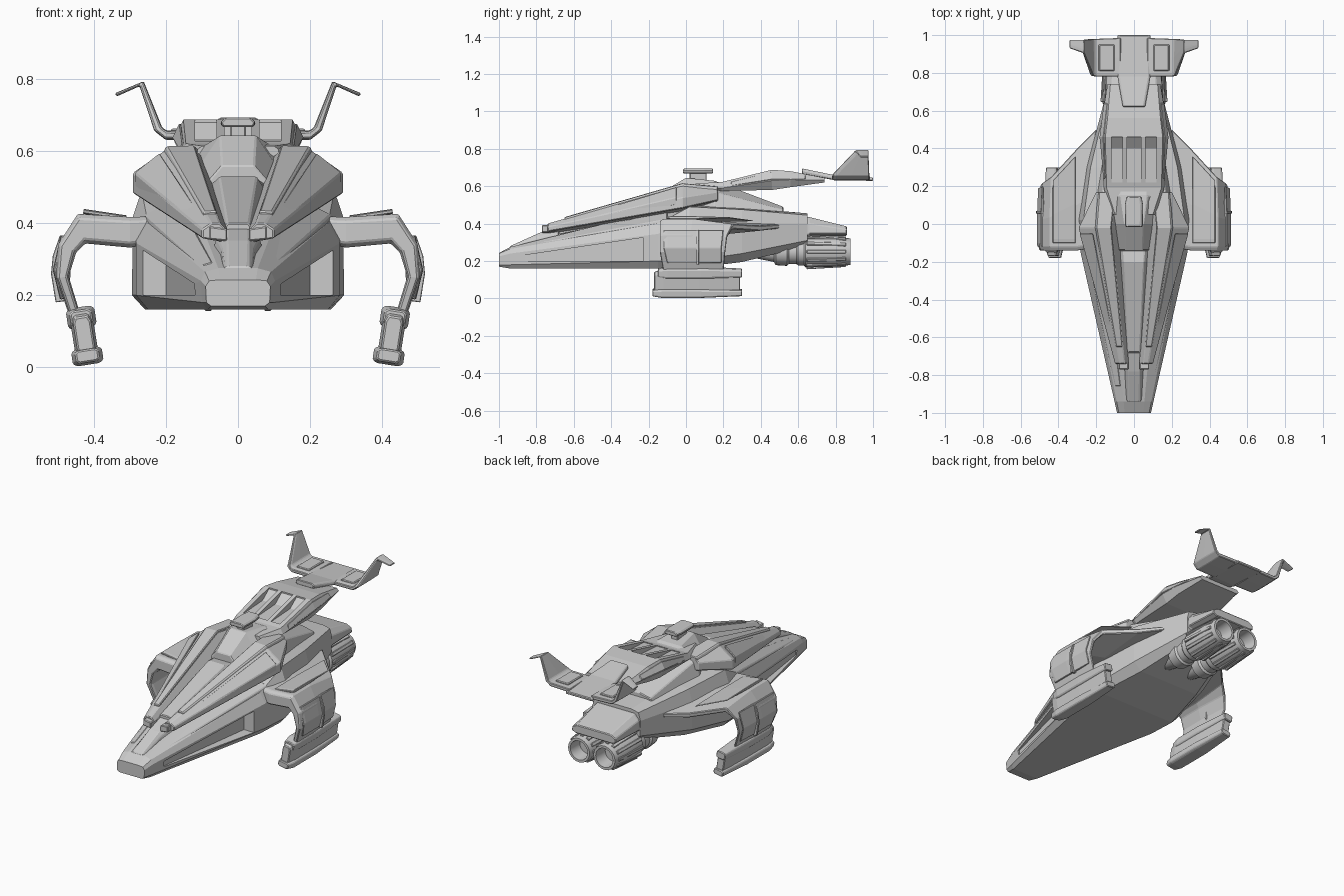
import bpy, bmesh, math
from mathutils import Matrix, Vector


def finish(name, bm, mirror=False, bevel=0.004):
    bmesh.ops.recalc_face_normals(bm, faces=bm.faces)
    me = bpy.data.meshes.new(name)
    bm.to_mesh(me)
    bm.free()
    ob = bpy.data.objects.new(name, me)
    bpy.context.collection.objects.link(ob)
    if mirror:
        m = ob.modifiers.new("mirror", 'MIRROR')
        m.use_mirror_merge = False
    if bevel:
        b = ob.modifiers.new("bevel", 'BEVEL')
        b.width, b.segments, b.limit_method = bevel, 1, 'ANGLE'
        b.angle_limit = math.radians(25)
    return ob


def skin(name, rings, mirror=False, bevel=0.004):
    """Skin a list of equal-length rings of 3D points and cap both ends."""
    bm = bmesh.new()
    vs = [[bm.verts.new(p) for p in r] for r in rings]
    n = len(vs[0])
    for a, b in zip(vs, vs[1:]):
        for i in range(n):
            bm.faces.new((a[i], a[(i + 1) % n], b[(i + 1) % n], b[i]))
    bm.faces.new(vs[0])
    bm.faces.new(vs[-1])
    return finish(name, bm, mirror, bevel)


def loft(name, sections, mirror=False, bevel=0.004):
    """Sections (y, [(x, z)...]). Without mirror, half outlines are reflected."""
    rings = []
    for y, pts in sections:
        full = pts if mirror else pts + [(-x, z) for x, z in reversed(pts)]
        rings.append([(x, y, z) for x, z in full])
    return skin(name, rings, mirror, bevel)


def span(name, st, crease=0.45, te=0.3):
    """Wing along stations (x, z, y_front, y_back, thickness), mirrored."""
    rings = []
    for i, (x, z, y0, y1, t) in enumerate(st):
        a, b = st[max(i - 1, 0)], st[min(i + 1, len(st) - 1)]
        d = Vector((b[0] - a[0], b[1] - a[1])).normalized()
        nx, nz = -d.y, d.x
        ym = y0 + (y1 - y0) * crease
        rings.append([(x + nx * k * t / 2, y, z + nz * k * t / 2) for y, k in
                      ((y0, .7), (y0 + .02, 1), (ym, 1), (y1, te),
                       (y1, -te), (ym, -1), (y0 + .02, -1), (y0, -.7))])
    return skin(name, rings, True)


def carve(ob, cutter):
    """Cut a recess, bake it ahead of the bevel and drop the cutter."""
    m = ob.modifiers.new("cut", 'BOOLEAN')
    m.object, m.operation, m.solver = cutter, 'DIFFERENCE', 'EXACT'
    cutter.hide_render = True
    dg = bpy.context.evaluated_depsgraph_get()
    ob.data = bpy.data.meshes.new_from_object(ob.evaluated_get(dg))
    ob.modifiers.clear()
    bpy.data.objects.remove(cutter)


# Main hull: wedge nose swelling to the shoulders, tapering to the stern
hull = loft("main_hull", [
    (-1.0, [(.075, .17), (.088, .18), (.09, .225), (.08, .24), (.05, .243)]),
    (-.94, [(.085, .16), (.1, .18), (.103, .24), (.092, .265), (.055, .275)]),
    (-.15, [(.25, .16), (.283, .2), (.283, .345), (.25, .4), (.13, .47)]),
    (.02, [(.258, .16), (.295, .2), (.292, .42), (.268, .49), (.13, .5)]),
    (.3, [(.2, .195), (.25, .24), (.25, .40), (.23, .475), (.12, .485)]),
    (.65, [(.12, .28), (.155, .31), (.158, .40), (.145, .445), (.1, .455)])], bevel=0)
carve(hull, loft("recess_cutter", [
    (-.86, [(.112, .2), (.3, .2), (.3, .232), (.112, .232)]),
    (-.23, [(.2, .2), (.4, .2), (.4, .325), (.2, .325)])], True, 0))

# Deck strakes between lower hull and upper shell
loft("deck_strake", [
    (-.86, [(.06, .27), (.105, .262), (.1, .283), (.07, .292)]),
    (-.1, [(.16, .42), (.26, .4), (.258, .425), (.17, .47)])], True)

# Nose ridge leading up to the shell
loft("nose_ridge", [
    (-.94, [(.045, .25), (.04, .275), (.028, .28)]),
    (-.78, [(.06, .27), (.045, .33), (.03, .352)]),
    (-.68, [(.085, .28), (.06, .36), (.03, .385)])])

# Twin upper shells with a valley between, and raised blades on their ridges
loft("upper_shell", [
    (-.74, [(.03, .345), (.1, .358), (.1, .383), (.075, .4), (.05, .4), (.03, .38)]),
    (-.02, [(.04, .45), (.293, .483), (.293, .54), (.2, .605), (.12, .605), (.075, .53)]),
    (.17, [(.04, .48), (.2, .525), (.2, .57), (.18, .588), (.1, .588), (.07, .56)])], True)
loft("shell_blade", [
    (-.65, [(.058, .4), (.098, .4), (.095, .432), (.06, .435)]),
    (-.02, [(.115, .58), (.215, .58), (.2, .614), (.12, .616)]),
    (.17, [(.1, .57), (.19, .57), (.185, .597), (.1, .6)])], True)
loft("shell_side_panel", [
    (-.6, [(.115, .395), (.133, .39), (.135, .413), (.108, .432)]),
    (-.05, [(.22, .54), (.285, .5), (.288, .541), (.217, .597)])], True)
for s in (-1, 1):
    skin("shell_front_lug", [[(s * x, y, z) for x, z in
         ((.03, .35), (.08, .355), (.08, .392), (.03, .385))] for y in (-.77, -.7)])

# Canopy glass in the valley
loft("canopy", [
    (-.68, [(.04, .34), (.04, .385), (.03, .4)]),
    (-.2, [(.075, .44), (.07, .5), (.052, .53)]),
    (-.14, [(.08, .45), (.075, .51), (.055, .52)])])

# Spine behind the canopy, falling to the stern
loft("spine", [
    (-.14, [(.08, .44), (.08, .52), (.045, .56)]),
    (0, [(.12, .48), (.1, .57), (.05, .645)]),
    (.15, [(.2, .47), (.17, .57), (.07, .63)]),
    (.52, [(.14, .455), (.13, .475), (.06, .49)])])
loft("roof_turret", [(y, [(w, .668), (w + .006, .68), (w - .008, .694)])
                     for y, w in ((-.015, .042), (.1, .044), (.145, .036))])
loft("turret_post", [(y, [(.022, .6), (.022, .675)]) for y in (.02, .11)])

# Tail boom with three sloped vents
boom = loft("tail_boom", [
    (.05, [(.1, .58), (.12, .6), (.1, .615)]),
    (.19, [(.14, .575), (.16, .59), (.145, .622)]),
    (.46, [(.15, .58), (.178, .63), (.152, .688)]),
    (.56, [(.15, .595), (.17, .635), (.14, .68)]),
    (.74, [(.125, .62), (.14, .632), (.125, .645)])], bevel=0)
for x, w in ((-.09, .06), (0, .075), (.09, .06)):
    carve(boom, skin("vent_cutter", [
        [(x + sx * w / 2, y, z) for sx, z in ((-1, zb), (1, zb), (1, .75), (-1, .75))]
        for y, zb in ((.22, .625), (.4, .635), (.46, .68))], bevel=0))
loft("boom_side_panel", [
    (.24, [(.13, .6), (.162, .6), (.155, .626)]),
    (.46, [(.14, .64), (.184, .635), (.162, .68)]),
    (.64, [(.13, .64), (.162, .637), (.14, .662)])], True)

# Tail plane: bridge, centre plate and cranked fins
loft("tail_bridge", [
    (.62, [(.055, .665), (.06, .685), (.05, .695)]),
    (.78, [(.085, .635), (.088, .65), (.078, .662)]),
    (1.0, [(.085, .628), (.088, .638), (.08, .645)])])
span("tail_fin", [
    (.07, .643, .78, .985, .026), (.2, .645, .78, .98, .026),
    (.222, .662, .785, .98, .024), (.268, .788, .905, .975, .018),
    (.34, .757, .93, .975, .01)], .5, .8)
loft("tail_pad", [(y, [(.1, .645), (.19, .645), (.185, .664), (.105, .664)])
                  for y in (.81, .95)], True)

# Drooping wings, outer blades and wing plates
span("wing", [
    (.2, .385, -.12, .5, .07), (.3, .375, -.14, .4, .085),
    (.435, .385, -.14, .25, .085), (.475, .33, -.14, .22, .055),
    (.488, .25, -.14, .21, .035), (.452, .14, -.12, .2, .03)])
span("wing_top_plate", [
    (.31, .415, -.1, .36, .014), (.43, .433, -.1, .23, .014)])
span("wing_outer_plate", [
    (.483, .365, -.12, .2, .02), (.505, .27, -.12, .19, .02),
    (.485, .19, -.1, .19, .02)])
skin("wing_blade", [[(x, y, z) for x, z in
     ((.46, .362), (.495, .367), (.515, .31), (.52, .26), (.507, .18), (.47, .185))]
     for y in (.055, .07)], True, .002)

# Wing-tip pods: tilted core clasped by upper and lower slabs
A = math.radians(9)
for name, hu, v0, v1, y0, y1 in (("pod_core", .032, -.07, .07, -.17, .29),
                                 ("pod_upper_slab", .04, .02, .08, -.15, .3),
                                 ("pod_lower_slab", .043, -.082, -.035, -.18, .3)):
    rings = []
    for y, k in ((y0, .75), (y0 + .05, 1), (y1 - .22, 1), (y1, .72)):
        m = (v0 + v1) / 2 * (.9 + .1 * k)
        h = (v1 - v0) / 2 * k
        rings.append([(.428 + u * hu * k * math.cos(A) + (m + v * h) * math.sin(A), y,
                       .088 - u * hu * k * math.sin(A) + (m + v * h) * math.cos(A))
                      for u, v in ((-1, -.7), (-.7, -1), (.7, -1), (1, -.7),
                                   (1, .7), (.7, 1), (-.7, 1), (-1, .7))])
    skin(name, rings, True)

# Engine housing over the nozzles
loft("engine_housing", [
    (.6, [(.12, .3), (.155, .33), (.155, .4), (.13, .435)]),
    (.66, [(.12, .33), (.155, .345), (.15, .4), (.12, .435)]),
    (.86, [(.12, .335), (.145, .345), (.14, .37), (.11, .385)])])

# Twin engines: turned bodies with ribbed nozzles
PROFILE = [(.32, .004), (.37, .035), (.47, .055), (.48, .072), (.54, .076), (.55, .066),
           (.59, .066), (.6, .074), (.63, .074), (.64, .084), (.8, .084), (.88, .07),
           (.88, .056), (.8, .05)]
skin_pts = [[(.083 + r * math.cos(k * math.tau / 24), y, .25 + r * math.sin(k * math.tau / 24))
             for k in range(24)] for y, r in PROFILE]
engine = skin("engine", skin_pts, True, 0)
bpy.context.view_layer.objects.active = engine
engine.select_set(True)
bpy.ops.object.shade_smooth_by_angle(angle=math.radians(30))
bm = bmesh.new()
for k in range(12):
    rot = Matrix.Translation((.083, .75, .25)) @ Matrix.Rotation(k * math.tau / 12, 4, 'Y')
    bmesh.ops.create_cube(bm, size=1, matrix=rot @ Matrix.Translation((0, 0, .079))
                          @ Matrix.Rotation(-.06, 4, 'X') @ Matrix.Diagonal((.02, .21, .018, 1)))
finish("nozzle_ribs", bm, True, .003)

# Engine fairings under the stern
loft("engine_pylon", [(y, [(.04, .25), (.13, .25), (.14, z), (.03, z)])
                      for y, z in ((.42, .3), (.64, .36))], True)
